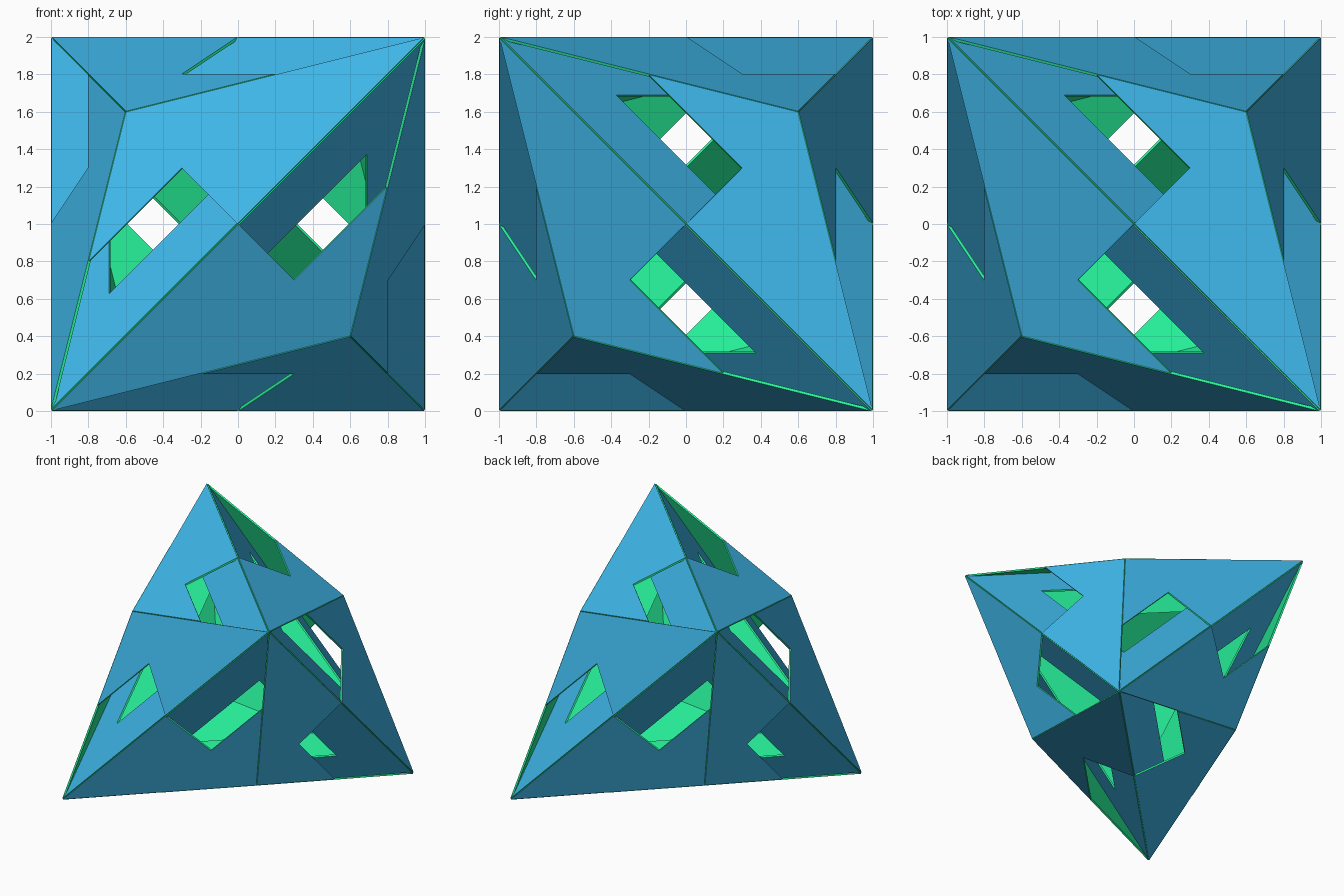
import bpy
from mathutils import Vector

if "Cube" in bpy.data.objects:
    bpy.data.objects.remove(bpy.data.objects["Cube"])

# Tetrahedron corners inside a 2-unit cube
CORNERS = [Vector(c) for c in ((-1, -1, -1), (1, -1, 1), (1, 1, -1), (-1, 1, 1))]
WINDOW = 0.535      # window size relative to a tetrahedron face
APEX = 0.6          # cap height along the body diagonal
THICK = 0.015
LIFT = Vector((0, 0, 1))


def material(name, color):
    m = bpy.data.materials.new(name)
    m.diffuse_color = (*color, 1)
    m.use_nodes = True
    m.node_tree.nodes["Principled BSDF"].inputs["Base Color"].default_value = m.diffuse_color
    return m


blue = material("outside_blue", (0.05, 0.48, 0.83))
green = material("inside_green", (0.02, 0.87, 0.32))


def sheet(name, points, faces):
    """Thin panel: blue outside, green inside and on the rim."""
    me = bpy.data.meshes.new(name)
    me.from_pydata([p * 0.994 + LIFT for p in points], [], faces)
    me.materials.append(blue)
    me.materials.append(green)
    ob = bpy.data.objects.new(name, me)
    bpy.context.collection.objects.link(ob)
    s = ob.modifiers.new("thickness", 'SOLIDIFY')
    s.thickness = THICK
    s.offset = 0
    s.material_offset = 1
    s.material_offset_rim = 1
    return ob


for k, far in enumerate(CORNERS):
    # Face opposite one corner, wound so its normal points outward
    a, b, c = [v for v in CORNERS if v is not far]
    if (b - a).cross(c - a).dot(far) > 0:
        b, c = c, b
    tri = [a, b, c]
    mid = (a + b + c) / 3

    # Inner tetrahedron face with a triangular window
    inner = [mid + (v - mid) * WINDOW for v in tri]
    sheet(f"window_frame_{k}", tri + inner,
          [(i, (i + 1) % 3, 3 + (i + 1) % 3, 3 + i) for i in range(3)])

    # Raised cap: three triangles, each with one lower quadrant left open
    apex = far * -APEX
    for i in range(3):
        p, q = tri[i], tri[(i + 1) % 3]
        e = (p + q) / 2
        sheet(f"cap_panel_{k}_{i}",
              [e, q, (q + apex) / 2, apex, (p + apex) / 2, (e + apex) / 2],
              [(0, 1, 2, 3, 4, 5)])
